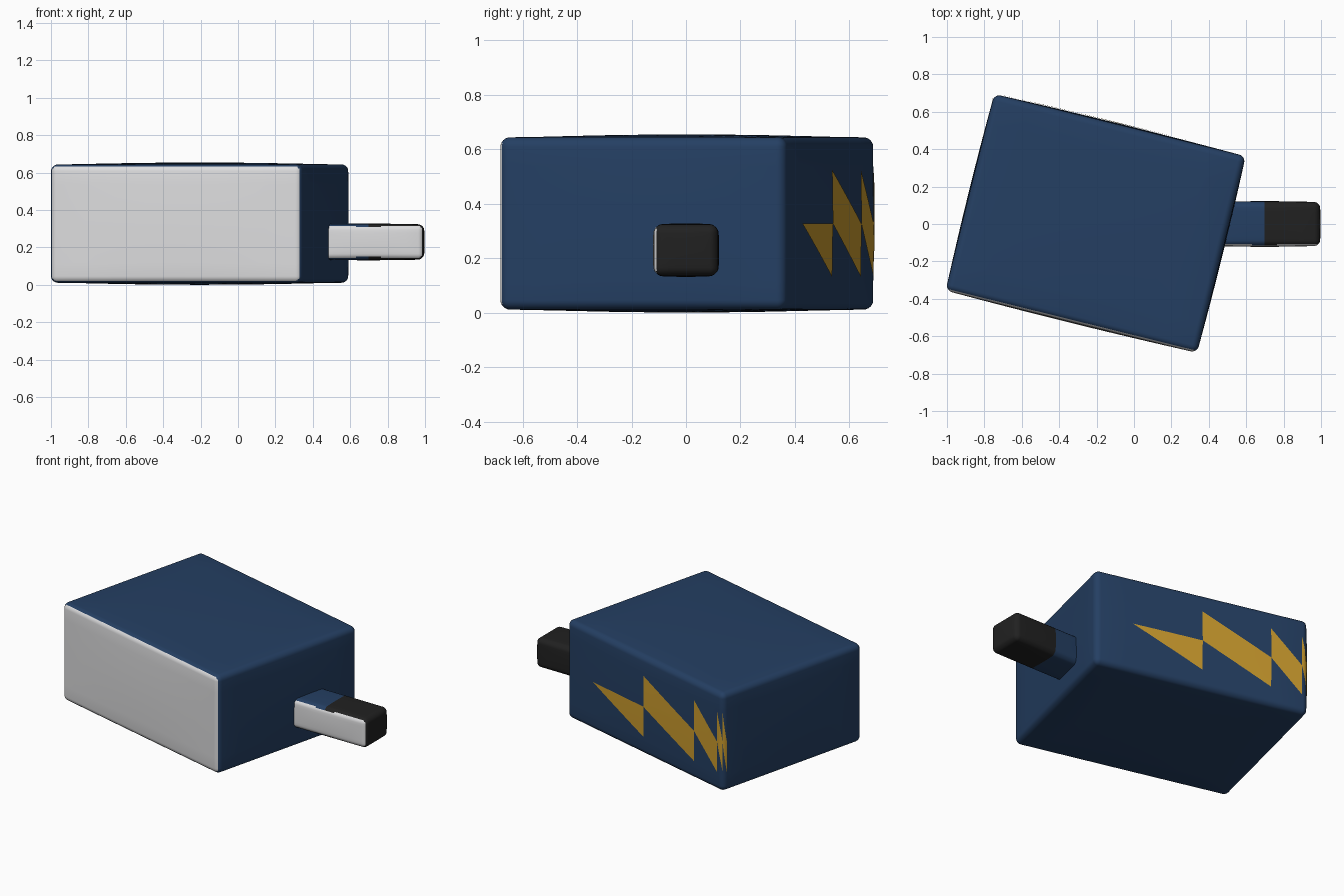
import bpy, bmesh, math
from mathutils import Vector

cube = bpy.data.objects.get("Cube")
if cube:
    bpy.data.objects.remove(cube, do_unlink=True)


def material(name, color):
    m = bpy.data.materials.new(name)
    m.use_nodes = True
    m.diffuse_color = (*color, 1)
    bsdf = m.node_tree.nodes["Principled BSDF"]
    bsdf.inputs["Base Color"].default_value = (*color, 1)
    bsdf.inputs["Roughness"].default_value = 0.7
    return m


BLUE = material("navy blue", (0.018, 0.05, 0.125))
WHITE = material("off white", (0.72, 0.72, 0.73))
BLACK = material("black", (0.015, 0.015, 0.015))
YELLOW = material("amber yellow", (0.6, 0.33, 0.027))


def pillow(q, half, r, bulge):
    """Move a point of a plain box onto a rounded, slightly puffed box."""
    inner = Vector([max(-(h - r), min(h - r, c)) for c, h in zip(q, half)])
    d = q - inner
    p = inner + d.normalized() * r if d.length > 1e-7 else inner
    u = [min(1, abs(c) / h) for c, h in zip(q, half)]
    for i in range(3):
        j, k = (i + 1) % 3, (i + 2) % 3
        p[i] += bulge[i] * (q[i] / half[i]) * (1 - u[j] ** 2) * (1 - u[k] ** 2)
    return p


def finish(name, bm, mats, loc, angle):
    me = bpy.data.meshes.new(name)
    bm.to_mesh(me)
    bm.free()
    for m in mats:
        me.materials.append(m)
    for f in me.polygons:
        f.use_smooth = True
    ob = bpy.data.objects.new(name, me)
    ob.location = loc
    ob.rotation_euler.z = angle
    bpy.context.collection.objects.link(ob)
    return ob


def soft_box(name, half, r, bulge, mats, rule, loc, angle=0):
    bm = bmesh.new()
    bmesh.ops.create_cube(bm, size=2)
    for v in bm.verts:
        v.co = Vector([c * h for c, h in zip(v.co, half)])
    # Cuts: even ones over the flats, tangent-spaced ones for round edges
    for axis in range(3):
        flat = half[axis] - r
        cuts = [flat * k / 4 for k in range(-4, 5)]
        for a in (15, 30):
            t = flat + r * math.tan(math.radians(a))
            cuts += [t, -t]
        for c in cuts:
            co, no = Vector(), Vector()
            co[axis], no[axis] = c, 1
            bmesh.ops.bisect_plane(bm, geom=bm.verts[:] + bm.edges[:] + bm.faces[:],
                                   plane_co=co, plane_no=no)
    for v in bm.verts:
        v.co = pillow(v.co.copy(), half, r, bulge)
    bm.normal_update()
    for f in bm.faces:
        f.material_index = rule(f)
    return finish(name, bm, mats, loc, angle)


# Main body: white front, blue elsewhere
HALF, R, PUFF = (0.692, 0.541, 0.316), 0.035, (0.007, 0.007, 0.011)
PLACE, TURN = (-0.205, 0.003, 0.327), math.radians(-13.9)
soft_box("main_body", HALF, R, PUFF, [BLUE, WHITE],
         lambda f: int(f.normal.y < -0.72), PLACE, TURN)


# Handle: white front, blue inner half, black outer half
def handle_rule(f):
    if f.normal.y < -0.72:
        return 1
    return 2 if f.calc_center_median().x > 0 else 0


soft_box("side_handle", (0.295, 0.117, 0.094), 0.03, (0.005, 0.005, 0.004),
         [BLUE, WHITE, BLACK], handle_rule, (0.698, 0, 0.229))

# Zigzag bolt: thin bands following the back face and round its corner
bm = bmesh.new()
hx, hy, hz = HALF
steps = [0.45, 0, -0.445, -0.645, -hx, -hx - 0.035]
RISE, LIFT, COLS, ROWS = 0.194, 0.004, 12, 3
raised = [h + LIFT for h in HALF]


def on_back(s, z):
    q = Vector((s, hy, z)) if s >= -hx else Vector((-hx, hy + hx + s, z))
    q = Vector([c * g / h for c, g, h in zip(q, raised, HALF)])
    return pillow(q, raised, R + LIFT, PUFF)


for n, (a, b) in enumerate(zip(steps, steps[1:])):
    grid = []
    for i in range(COLS + 1):
        t = i / COLS
        top = 0 if n == 0 else RISE * (1 - t)
        low = -RISE * t
        grid.append([bm.verts.new(on_back(a + (b - a) * t, low + (top - low) * j / ROWS))
                     for j in range(ROWS + 1)])
    for i in range(COLS):
        for j in range(ROWS):
            bm.faces.new((grid[i][j], grid[i + 1][j],
                          grid[i + 1][j + 1], grid[i][j + 1]))
bmesh.ops.remove_doubles(bm, verts=bm.verts[:], dist=1e-5)
bm.normal_update()
finish("zigzag_bolt", bm, [YELLOW], PLACE, TURN)
